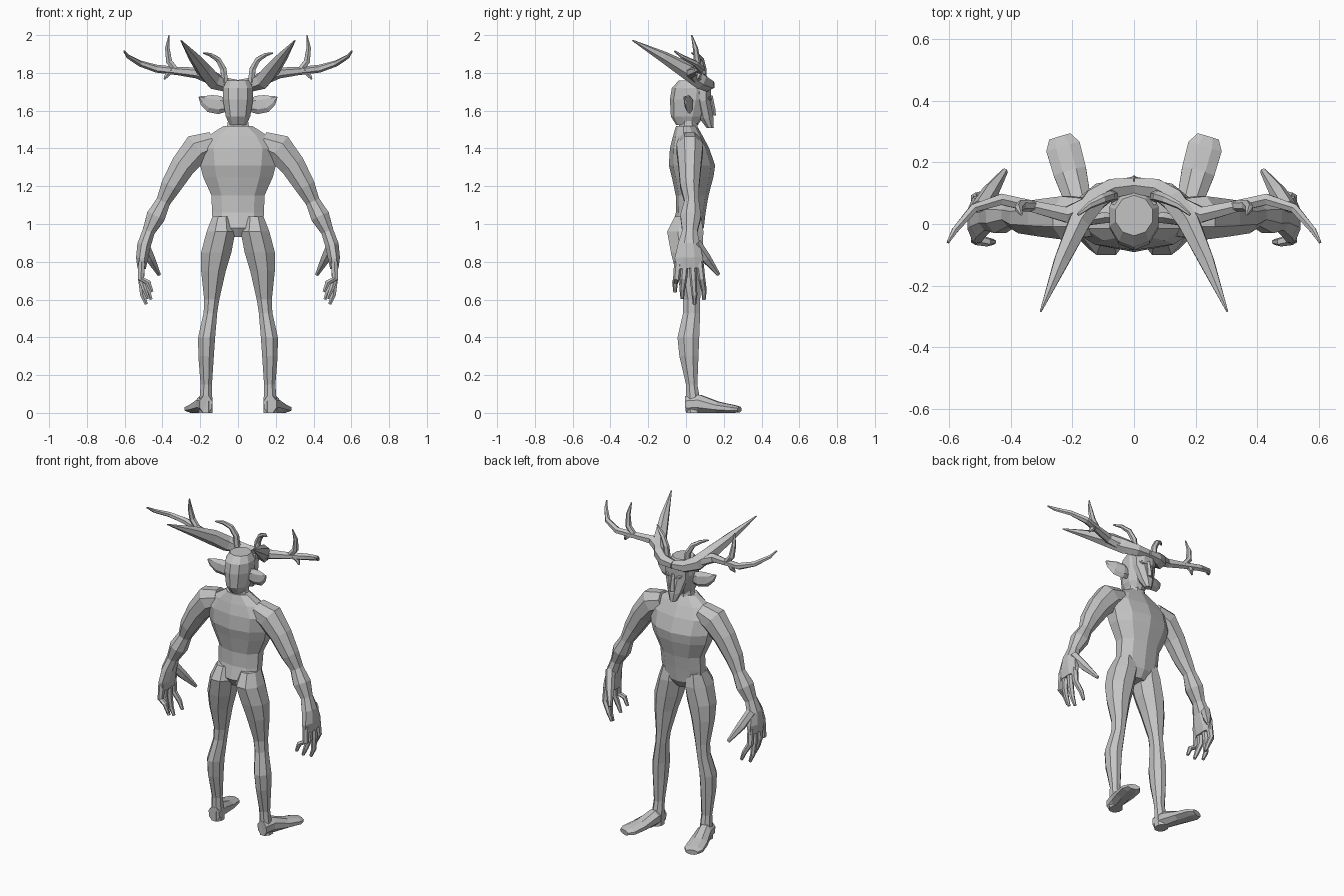
import bpy, bmesh, math
from mathutils import Vector

grey = bpy.data.materials.new("plain_grey")
grey.diffuse_color = (0.55, 0.55, 0.55, 1)


def tube(name, rings, ref=(0, 1, 0), n=8, mirror=True, level=False):
    """Loft n-sided rings (x, y, z, side radius, ref radius) along a path, closed at both ends."""
    bm = bmesh.new()
    ref = Vector(ref)
    pts = [Vector(r[:3]) for r in rings]
    k = 1 / math.cos(math.pi / n)
    loops = []
    for i, r in enumerate(rings):
        t = pts[min(i + 1, len(pts) - 1)] - pts[max(i - 1, 0)]
        t = Vector((0, 0, 1)) if level else t.normalized()
        side = t.cross(ref).normalized()
        up = side.cross(t)
        loop = []
        for j in range(n):
            a = 2 * math.pi * (j + 0.5) / n
            p = pts[i] + side * (math.cos(a) * r[3] * k) + up * (math.sin(a) * r[-1] * k)
            p.z = max(p.z, 0)
            loop.append(bm.verts.new(p))
        loops.append(loop)
    for a, b in zip(loops, loops[1:]):
        for j in range(n):
            bm.faces.new((a[j], a[(j + 1) % n], b[(j + 1) % n], b[j]))
    bm.faces.new(loops[0])
    bm.faces.new(loops[-1])
    bmesh.ops.recalc_face_normals(bm, faces=bm.faces)
    me = bpy.data.meshes.new(name)
    bm.to_mesh(me)
    bm.free()
    me.materials.append(grey)
    ob = bpy.data.objects.new(name, me)
    bpy.context.collection.objects.link(ob)
    if mirror:
        ob.modifiers.new("mirror", 'MIRROR')
    return ob


def stack(name, rows, n=10, cx=0, mirror=False):
    """Level rings given as (z, half width, back y, front y)."""
    return tube(name, [(cx, (b + f) / 2, z, w, (f - b) / 2) for z, w, b, f in rows],
                n=n, mirror=mirror, level=True)


UP = (0, 0, 1)

# Torso and neck
stack("torso", [(0.93, 0.05, -0.04, 0.06), (0.98, 0.13, -0.07, 0.09), (1.06, 0.138, -0.05, 0.10),
                (1.15, 0.14, -0.05, 0.115), (1.25, 0.185, -0.07, 0.14), (1.31, 0.2, -0.085, 0.148),
                (1.40, 0.21, -0.08, 0.118), (1.465, 0.16, -0.065, 0.085), (1.52, 0.075, -0.05, 0.055)])
stack("neck", [(1.46, 0.08, -0.05, 0.06), (1.53, 0.055, -0.035, 0.06), (1.60, 0.05, -0.03, 0.06)], 8)

# Head, face mask, nose and eyes
stack("skull", [(1.525, 0.045, -0.05, 0.06), (1.57, 0.065, -0.076, 0.09), (1.66, 0.08, -0.08, 0.12),
                (1.72, 0.08, -0.07, 0.12), (1.76, 0.06, -0.035, 0.09)])
stack("face_mask", [(1.507, 0.02, 0.11, 0.147), (1.56, 0.042, 0.07, 0.146),
                    (1.65, 0.07, 0.05, 0.13), (1.74, 0.075, 0.04, 0.135)], 8)
stack("nose", [(1.575, 0.018, 0.11, 0.155), (1.61, 0.014, 0.11, 0.152), (1.68, 0.01, 0.10, 0.138)], 6)
tube("eye", [(0.02, 0.128, 1.66, 0.006, 0.004), (0.037, 0.126, 1.665, 0.008, 0.01),
             (0.055, 0.115, 1.67, 0.006, 0.003)], UP, 6)
tube("ear", [(0.06, 0.02, 1.63, 0.014, 0.03), (0.10, 0.02, 1.63, 0.018, 0.042),
             (0.15, 0.01, 1.638, 0.014, 0.04), (0.185, 0.0, 1.655, 0.009, 0.023),
             (0.206, -0.01, 1.672, 0.003, 0.004)], UP, 6)

# Horns sweeping back from the brow, branching antlers and small inner horns
tube("back_horn", [(0.0, 0.125, 1.735, 0.025, 0.024), (0.07, 0.115, 1.738, 0.032, 0.032),
                   (0.13, 0.075, 1.76, 0.036, 0.042), (0.18, 0.0, 1.815, 0.034, 0.04),
                   (0.235, -0.12, 1.885, 0.024, 0.026), (0.302, -0.283, 1.972, 0.003, 0.003)], UP, 6)
tube("antler_beam", [(0.14, 0.06, 1.775, 0.032), (0.22, 0.03, 1.80, 0.025), (0.32, 0.055, 1.81, 0.019),
                     (0.43, 0.08, 1.822, 0.018), (0.52, 0.05, 1.85, 0.014),
                     (0.58, -0.02, 1.885, 0.01), (0.603, -0.06, 1.915, 0.004)], UP, 6)
tube("upper_tine", [(0.325, 0.058, 1.81, 0.016), (0.365, 0.06, 1.86, 0.016),
                    (0.374, 0.05, 1.93, 0.012), (0.365, 0.03, 2.0, 0.003)], n=6)
tube("lower_tine", [(0.35, 0.06, 1.82, 0.017), (0.375, 0.07, 1.79, 0.013),
                    (0.39, 0.06, 1.767, 0.004)], n=6)
tube("inner_horn", [(0.07, 0.09, 1.75, 0.018), (0.077, 0.09, 1.82, 0.016), (0.105, 0.08, 1.87, 0.014),
                    (0.145, 0.06, 1.895, 0.01), (0.182, 0.03, 1.905, 0.004)], n=6)

# Arm with the palm as its end
tube("arm", [(0.13, 0.02, 1.43, 0.06, 0.06), (0.215, 0.02, 1.40, 0.08, 0.07),
             (0.29, 0.02, 1.31, 0.066, 0.06), (0.355, 0.02, 1.20, 0.054, 0.05),
             (0.395, 0.03, 1.12, 0.038, 0.038), (0.435, 0.025, 1.04, 0.05, 0.055),
             (0.473, 0.02, 0.96, 0.033, 0.04), (0.497, 0.015, 0.89, 0.036, 0.058),
             (0.508, 0.015, 0.82, 0.032, 0.075), (0.51, 0.018, 0.765, 0.022, 0.074)])

# Fingers and thumb
for i, (y0, y1, z1, x1) in enumerate([(-0.042, -0.058, 0.64, 0.455), (-0.005, -0.02, 0.605, 0.475),
                                      (0.033, 0.045, 0.575, 0.485), (0.072, 0.095, 0.60, 0.46)]):
    tube(f"finger_{i + 1}", [(0.51, y0, 0.80, 0.018), (0.513, (y0 + y1) / 2, 0.71, 0.016),
                             (x1 + 0.02, y1, z1 + 0.05, 0.013), (x1, y1, z1, 0.008)], n=6)
tube("thumb", [(0.50, 0.05, 0.90, 0.026), (0.465, 0.105, 0.82, 0.024), (0.418, 0.172, 0.732, 0.009)], n=6)

# Leg, following a bowed centre line
leg = [(1.04, 0.085, 0.05, -0.06, 0.08), (0.96, 0.09, 0.076, -0.10, 0.092), (0.85, 0.115, 0.08, -0.08, 0.088),
       (0.75, 0.13, 0.065, -0.055, 0.082), (0.60, 0.139, 0.04, -0.015, 0.075), (0.53, 0.146, 0.036, -0.015, 0.075),
       (0.40, 0.166, 0.045, -0.045, 0.07), (0.30, 0.169, 0.041, -0.035, 0.066), (0.15, 0.168, 0.03, 0.0, 0.06),
       (0.07, 0.17, 0.034, 0.0, 0.075), (0.0, 0.172, 0.036, 0.0, 0.085)]
tube("leg", [(x, (b + f) / 2, z, w, (f - b) / 2) for z, x, w, b, f in leg], level=True)

# Foot
tube("foot", [(0.17, 0.0, 0.045, 0.034, 0.045), (0.18, 0.07, 0.048, 0.042, 0.048),
              (0.208, 0.17, 0.029, 0.054, 0.029), (0.23, 0.25, 0.021, 0.056, 0.021),
              (0.24, 0.283, 0.018, 0.036, 0.015)], UP)
